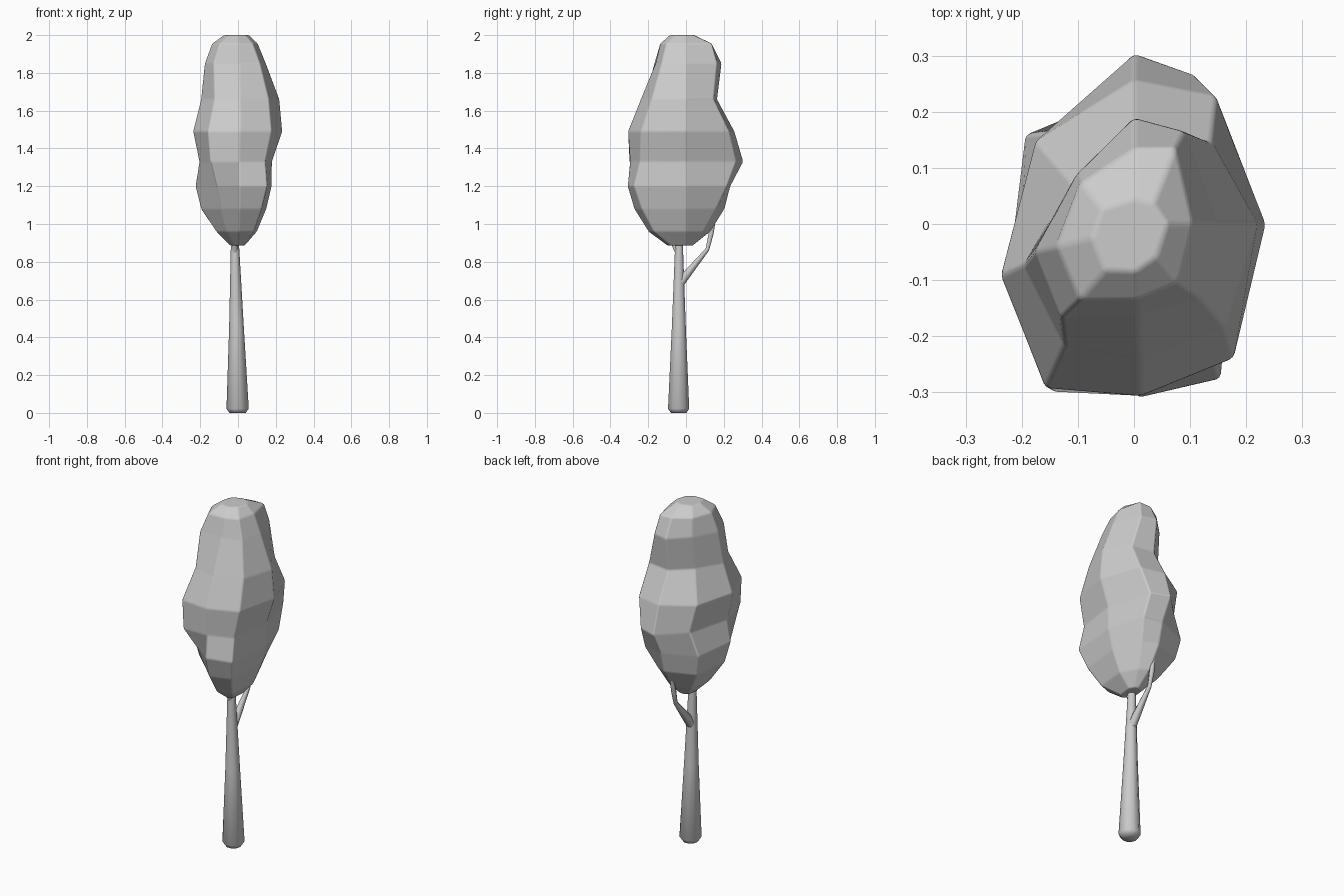
import bpy, bmesh, math
from mathutils import Vector

if "Cube" in bpy.data.objects:
    bpy.data.objects.remove(bpy.data.objects["Cube"])


def loft(name, rings, angle):
    """Skin a stack of equal-sized point rings and cap both ends."""
    bm = bmesh.new()
    loops = [[bm.verts.new(p) for p in ring] for ring in rings]
    n = len(loops[0])
    for a, b in zip(loops, loops[1:]):
        for i in range(n):
            j = (i + 1) % n
            bm.faces.new((a[i], a[j], b[j], b[i]))
    bm.faces.new(loops[0][::-1])
    bm.faces.new(loops[-1])
    bmesh.ops.recalc_face_normals(bm, faces=bm.faces)
    mesh = bpy.data.meshes.new(name)
    bm.to_mesh(mesh)
    bm.free()
    ob = bpy.data.objects.new(name, mesh)
    bpy.context.collection.objects.link(ob)
    bpy.ops.object.select_all(action='DESELECT')
    bpy.context.view_layer.objects.active = ob
    ob.select_set(True)
    bpy.ops.object.shade_smooth_by_angle(angle=math.radians(angle))
    return ob


def limb(name, path, sides):
    """Tapered limb along (x, y, z, radius) points."""
    pts = [Vector(p[:3]) for p in path]
    rings = []
    for i, p in enumerate(pts):
        d = (pts[min(i + 1, len(pts) - 1)] - pts[max(i - 1, 0)]).normalized()
        u = Vector((1, 0, 0))
        u = (u - d * u.dot(d)).normalized()
        v = d.cross(u)
        r = path[i][3]
        rings.append([p + r * (u * math.cos(t) + v * math.sin(t))
                      for t in (2 * math.pi * k / sides for k in range(sides))])
    return loft(name, rings, 70)


# Trunk and branches
limb("trunk", [(-0.002, -0.039, 0.0, 0.043), (-0.002, -0.039, 0.022, 0.059),
               (-0.008, -0.038, 0.45, 0.039), (-0.016, -0.037, 0.88, 0.022),
               (-0.016, -0.037, 1.1, 0.015)], 10)
limb("back_branch", [(-0.012, -0.035, 0.68, 0.026), (-0.012, 0.0, 0.728, 0.025),
                     (-0.012, 0.113, 0.865, 0.012), (-0.012, 0.133, 0.95, 0.015),
                     (-0.012, 0.15, 1.03, 0.01)], 6)
limb("front_branch", [(-0.016, -0.035, 0.83, 0.016), (-0.016, -0.07, 0.9, 0.012),
                      (-0.016, -0.1, 0.98, 0.007)], 6)

# Crown rings: height; extent left, right, front, back;
# extent along the diagonals back right, back left, front left, front right
RINGS = [
    (0.885, 0.04, 0.035, 0.10, 0.035, 0.035, 0.04, 0.07, 0.075),
    (0.96, 0.115, 0.10, 0.20, 0.13, 0.10, 0.13, 0.14, 0.18),
    (1.08, 0.195, 0.15, 0.275, 0.205, 0.17, 0.22, 0.19, 0.255),
    (1.20, 0.225, 0.178, 0.31, 0.235, 0.235, 0.25, 0.235, 0.305),
    (1.33, 0.205, 0.18, 0.295, 0.305, 0.265, 0.215, 0.315, 0.275),
    (1.49, 0.238, 0.235, 0.307, 0.257, 0.265, 0.23, 0.318, 0.295),
    (1.66, 0.197, 0.22, 0.24, 0.165, 0.20, 0.125, 0.24, 0.245),
    (1.85, 0.177, 0.148, 0.16, 0.19, 0.18, 0.135, 0.21, 0.175),
    (1.955, 0.138, 0.105, 0.135, 0.135, 0.15, 0.12, 0.165, 0.13),
    (2.0, 0.075, 0.06, 0.085, 0.045, 0.05, 0.06, 0.095, 0.07),
]
# Irregular eight-sided outline; every second corner is a diagonal one
OUTLINE = [(1, 0), (0.56, 0.8), (0, 1), (-0.74, 0.58),
           (-1, -0.3), (-0.68, -0.97), (0.05, -1), (0.77, -0.79)]
crown = []
for z, left, right, front, back, *diagonals in RINGS:
    ring = []
    for i, (x, y) in enumerate(OUTLINE):
        p = Vector((x * (right if x > 0 else left),
                    y * (back if y > 0 else front), 0))
        if i % 2:
            p *= diagonals[i // 2] * math.sqrt(2) / (abs(p.x) + abs(p.y))
        p.z = z
        ring.append(p)
    crown.append(ring)
foliage = loft("crown", crown, 180)

# Softened facet edges
bevel = foliage.modifiers.new("soft_edges", 'BEVEL')
bevel.width = 0.008
bevel.segments = 2
bevel.limit_method = 'NONE'
bevel.harden_normals = True
